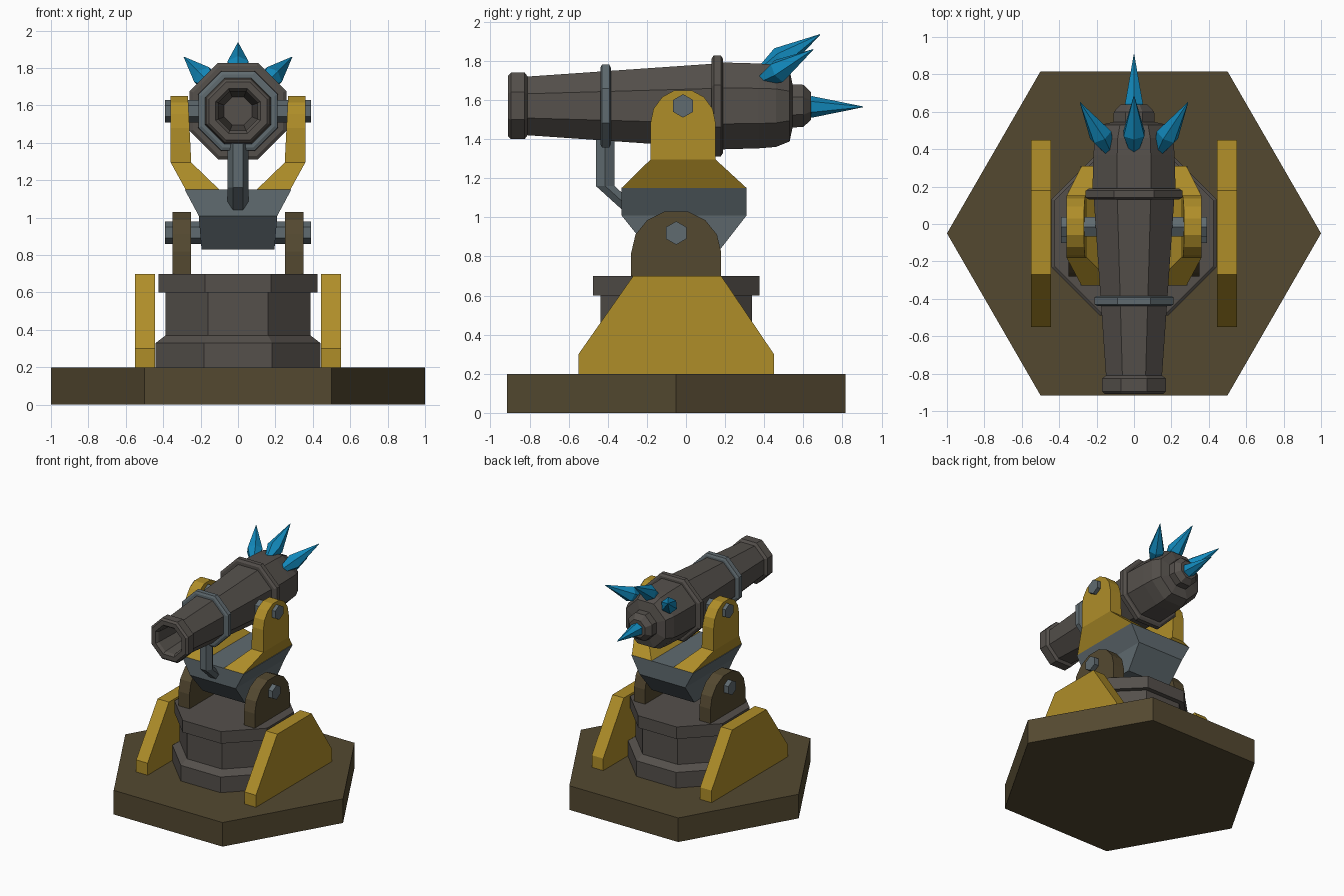
import bpy, bmesh
from math import cos, sin, pi, radians
from mathutils import Vector

if "Cube" in bpy.data.objects:
    bpy.data.objects.remove(bpy.data.objects["Cube"])

CY = -0.05      # base and column centre in y
AZ = 1.57       # barrel axis height


def material(name, rgb):
    m = bpy.data.materials.new(name)
    m.diffuse_color = (*rgb, 1)
    m.use_nodes = True
    m.node_tree.nodes["Principled BSDF"].inputs["Base Color"].default_value = m.diffuse_color
    return m


IRON = material("dark_iron", (0.09, 0.08, 0.071))
WOOD = material("brown", (0.088, 0.066, 0.03))
GOLD = material("gold", (0.43, 0.27, 0.022))
STEEL = material("steel", (0.115, 0.145, 0.16))
BLUE = material("blue_crystal", (0.006, 0.25, 0.5))


def finish(name, bm, mat):
    bmesh.ops.recalc_face_normals(bm, faces=bm.faces)
    me = bpy.data.meshes.new(name)
    bm.to_mesh(me)
    bm.free()
    ob = bpy.data.objects.new(name, me)
    me.materials.append(mat)
    bpy.context.collection.objects.link(ob)
    return ob


def loft(name, rings, mat):
    """Skin a list of equal-length point rings and cap both ends."""
    bm = bmesh.new()
    vs = [[bm.verts.new(p) for p in r] for r in rings]
    n = len(vs[0])
    for a, b in zip(vs, vs[1:]):
        for i in range(n):
            j = (i + 1) % n
            bm.faces.new((a[i], a[j], b[j], b[i]))
    bm.faces.new(vs[0])
    bm.faces.new(vs[-1])
    return finish(name, bm, mat)


def ring(c, u, v, r, n, phase=0.0):
    c, u, v = Vector(c), Vector(u), Vector(v)
    return [c + r * (cos(phase + 2 * pi * i / n) * u + sin(phase + 2 * pi * i / n) * v)
            for i in range(n)]


X, Y, Z = Vector((1, 0, 0)), Vector((0, 1, 0)), Vector((0, 0, 1))


def octagon(name, profile, origin, axis, u, v, mat):
    """Eight-sided turned part; profile = (distance along axis, apothem)."""
    k = 1 / cos(pi / 8)
    return loft(name, [ring(Vector(origin) + axis * h, u, v, r * k, 8, pi / 8)
                       for h, r in profile], mat)


def plate(name, profile, x0, x1, mat):
    """Side profile (y, z) extruded between two x values."""
    return loft(name, [[(x, y, z) for y, z in profile] for x in (x0, x1)], mat)


def arch(cy, half, z0, zc, top):
    """Plate outline with a faceted rounded top."""
    pts = [(cy - half, z0)]
    for a in (180, 155, 130, 105, 75, 50, 25, 0):
        pts.append((cy + half * cos(radians(a)), zc + (top - zc) * sin(radians(a)) / sin(radians(75))))
    return pts + [(cy + half, z0)]


# Hexagonal base and octagonal column
loft("base", [ring((0, CY, z), X, Y, 1, 6) for z in (0, 0.2)], WOOD)
octagon("column", [(0.2, 0.44), (0.33, 0.44), (0.37, 0.388), (0.6, 0.388), (0.6, 0.425), (0.7, 0.425)],
        (0, CY, 0), Z, X, Y, IRON)

# Mirrored plates, brackets and yoke arms
buttress = [(-0.55, 0.2), (0.45, 0.2), (0.45, 0.3), (0.18, 0.7), (-0.27, 0.7), (-0.55, 0.3)]
for side, s in (("left", -1), ("right", 1)):
    plate(side + "_buttress", buttress, s * 0.445, s * 0.55, GOLD)
    plate(side + "_bracket", arch(CY, 0.23, 0.7, 0.82, 1.03), s * 0.25, s * 0.35, WOOD)

    arm = plate(side + "_yoke_arm", arch(-0.015, 0.167, 1.295, 1.48, 1.65), s * 0.25, s * 0.36, GOLD)
    bm = bmesh.new()
    bm.from_mesh(arm.data)
    for v in bm.verts:                       # inner face leans outward slightly
        if abs(v.co.x) < 0.3:
            v.co.x += s * 0.05 * (v.co.z - 1.295)
    bottom = min(bm.faces, key=lambda f: f.calc_center_median().z)
    out = bmesh.ops.extrude_face_region(bm, geom=[bottom])["geom"]
    for v in (g for g in out if isinstance(g, bmesh.types.BMVert)):
        v.co = (s * (0.10 if abs(v.co.x) < 0.3 else 0.28), 0.31 if v.co.y > 0 else -0.33, 1.15)
    bmesh.ops.recalc_face_normals(bm, faces=bm.faces)
    bm.to_mesh(arm.data)
    bm.free()

# Hexagonal pivot pins
for name, y, z in (("lower_pin", CY, 0.92), ("upper_pin", -0.015, AZ)):
    loft(name, [ring((x, y, z), Z, Y, 0.06, 6) for x in (-0.39, 0.39)], STEEL)


# Steel cradle
def rect(x, y0, y1, z):
    return [(-x, y0, z), (x, y0, z), (x, y1, z), (-x, y1, z)]


loft("cradle", [rect(0.195, -0.185, 0.17, 0.83), rect(0.21, -0.33, 0.31, 1.01),
                rect(0.285, -0.33, 0.31, 1.15)], STEEL)

# Strut from cradle to barrel band
loft("barrel_strut", [ring((0, y, z), X, Y, 0.055, 6)
                      for y, z in ((-0.413, 1.42), (-0.413, 1.16), (-0.253, 1.015))], STEEL)

# Barrel: bore, muzzle lip, taper, rear ring, breech and knob
octagon("barrel", [(-0.45, 0.075), (-0.89, 0.105), (-0.91, 0.12), (-0.91, 0.155), (-0.895, 0.17),
                   (-0.825, 0.17), (-0.81, 0.15), (0.13, 0.215), (0.13, 0.24), (0.142, 0.258),
                   (0.178, 0.258), (0.19, 0.24), (0.19, 0.222), (0.37, 0.217), (0.46, 0.21),
                   (0.53, 0.182), (0.545, 0.11), (0.60, 0.108), (0.64, 0.07)],
        (0, 0, AZ), Y, X, Z, IRON)
octagon("barrel_band", [(-0.438, 0.195), (-0.43, 0.212), (-0.392, 0.212), (-0.384, 0.195)],
        (0, 0, AZ), Y, X, Z, STEEL)


# Crystal spikes
def spike(name, base, wide, tip, side, r0, r1):
    axis = (Vector(tip) - Vector(base)).normalized()
    u = Vector(side).cross(axis).normalized()
    w = axis.cross(u)
    loft(name, [ring(c, u, w, r, 6) for c, r in ((base, r0), (wide, r1), (tip, 0.002))], BLUE)


spike("rear_spike", (0, 0.6, 1.565), (0, 0.645, 1.565), (0, 0.905, 1.565), X, 0.04, 0.055)
for name, a, pts in (("left_spike", -45, ((0.18, 0.38), (0.252, 0.475), (0.408, 0.65))),
                     ("top_spike", 0, ((0.185, 0.39), (0.24, 0.485), (0.365, 0.685))),
                     ("right_spike", 45, ((0.18, 0.38), (0.252, 0.475), (0.408, 0.65)))):
    s, c = sin(radians(a)), cos(radians(a))
    p = [(r * s, y, AZ + r * c) for r, y in pts]
    spike(name, *p, (c, 0, -s), 0.025, 0.064)
